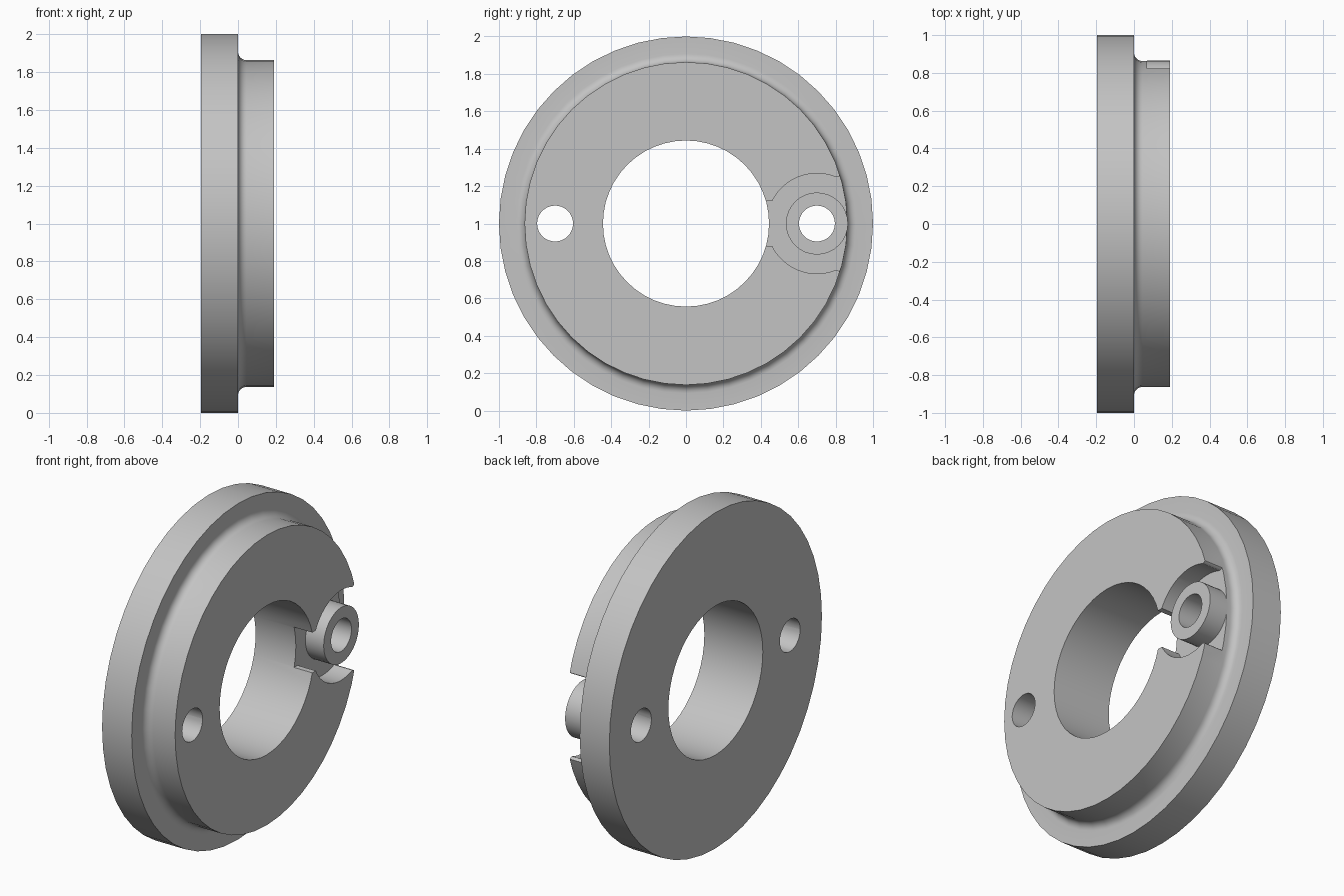
import bpy, bmesh, math
from mathutils import Matrix, Vector

if "Cube" in bpy.data.objects:
    bpy.data.objects.remove(bpy.data.objects["Cube"])

GREY = (0.55, 0.55, 0.55, 1)
steel = bpy.data.materials.new("plain_grey")
steel.use_nodes = True
steel.diffuse_color = GREY
steel.node_tree.nodes["Principled BSDF"].inputs["Base Color"].default_value = GREY

BACK, FACE, FLOOR = -0.195, 0.19, 0.07
HUB, BORE, HOLE, FILLET = 0.863, 0.444, 0.096, 0.045
PIN = 0.7        # distance of the pin holes from the axis
POCKET = 0.268


def finish(name, bm):
    bmesh.ops.recalc_face_normals(bm, faces=bm.faces)
    mesh = bpy.data.meshes.new(name)
    bm.to_mesh(mesh)
    bm.free()
    mesh.materials.append(steel)
    obj = bpy.data.objects.new(name, mesh)
    bpy.context.collection.objects.link(obj)
    return obj


def activate(obj):
    bpy.ops.object.select_all(action='DESELECT')
    obj.select_set(True)
    bpy.context.view_layer.objects.active = obj


def lathe(name, profile, y, steps):
    """Turn a closed (x, radius) profile around an axis along x."""
    bm = bmesh.new()
    verts = [bm.verts.new((x, y, 1 + r)) for x, r in profile]
    edges = [bm.edges.new((a, b)) for a, b in zip(verts, verts[1:] + verts[:1])]
    bmesh.ops.spin(bm, geom=verts + edges, cent=(0, y, 1), axis=(1, 0, 0),
                   angle=math.tau, steps=steps, use_duplicate=False)
    bmesh.ops.remove_doubles(bm, verts=bm.verts, dist=0.0001)
    return finish(name, bm)


def prism(name, outline, x0, x1):
    """Extrude a (y, z) outline along x."""
    bm = bmesh.new()
    face = bm.faces.new([bm.verts.new((x0, y, z)) for y, z in outline])
    out = bmesh.ops.extrude_face_region(bm, geom=[face])
    moved = [v for v in out["geom"] if isinstance(v, bmesh.types.BMVert)]
    bmesh.ops.translate(bm, verts=moved, vec=(x1 - x0, 0, 0))
    return finish(name, bm)


def cut(target, cutter):
    cutter.hide_render = True
    mod = target.modifiers.new("cut", 'BOOLEAN')
    mod.operation, mod.solver, mod.object = 'DIFFERENCE', 'EXACT', cutter
    activate(target)
    bpy.ops.object.modifier_apply(modifier=mod.name)
    bpy.data.objects.remove(cutter)


def circle(y, radius, n):
    return [(y + radius * math.cos(math.tau * i / n),
             1 + radius * math.sin(math.tau * i / n)) for i in range(n)]


# Flange and hub with a concave fillet between them
fillet = [(FILLET - FILLET * math.cos(a), HUB + FILLET - FILLET * math.sin(a))
          for a in (math.pi / 2 * i / 6 for i in range(7))]
body = lathe("flanged_ring", [(BACK, BORE), (BACK, 1), (0, 1)] + fillet
             + [(FACE, HUB), (FACE, BORE)], 0, 48)

# Pocket open to both the bore and the rim, with rounded outer corners
start, end = math.radians(153.4), math.radians(70)
upper = [(0.3, 0.12)]
for i in range(17):
    a = start + (end - start) * i / 16
    upper.append((PIN + POCKET * math.cos(a), POCKET * math.sin(a)))
upper += [(0.803, 0.248), (0.815, 0.251), (0.827, 0.262), (0.95, 0.262)]
outline = [(y, 1 + z) for y, z in upper] + [(y, 1 - z) for y, z in reversed(upper)]
cut(body, prism("pocket_cutter", outline, FLOOR, FACE + 0.1))

# Two through holes
for side in (-1, 1):
    cut(body, prism("hole_cutter", circle(side * PIN, HOLE, 32), BACK - 0.1, FACE + 0.1))

# Round boss standing in the pocket
boss = lathe("pin_boss", [(FLOOR, HOLE), (FLOOR, 0.166), (FACE, 0.166), (FACE, HOLE)],
             PIN, 32)

for obj in (body, boss):
    activate(obj)
    bpy.ops.object.shade_smooth_by_angle(angle=math.radians(30))
